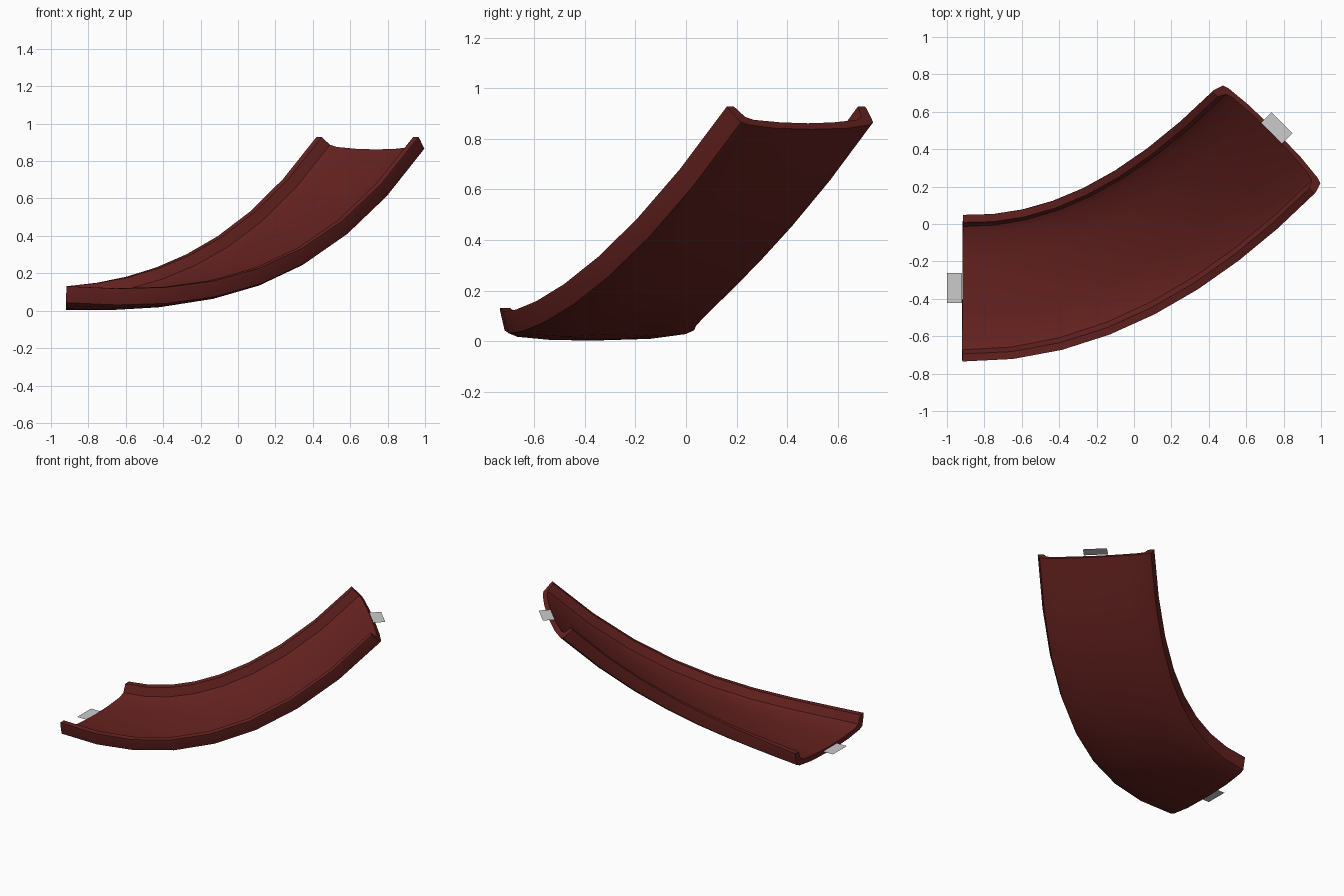
import bpy, bmesh, math
from mathutils import Vector

if "Cube" in bpy.data.objects:
    bpy.data.objects.remove(bpy.data.objects["Cube"])

# centreline as a cubic curve rising and turning left
P = [Vector(p) for p in ((-0.918, -0.343, 0.003), (-0.32, -0.346, -0.008),
                         (0.245, -0.01, 0.113), (0.756, 0.499, 0.838))]
SEGS = 8

def point(t):
    u = 1 - t
    return P[0]*u**3 + P[1]*3*u*u*t + P[2]*3*u*t*t + P[3]*t**3

def tangent(t):
    u = 1 - t
    return ((P[1]-P[0])*u*u + (P[2]-P[1])*2*u*t + (P[3]-P[2])*t*t).normalized()

# half cross-section: underside, wall, rim, inner floor
half = [(0, 0), (0.2, 0.006), (0.34, 0.025), (0.373, 0.04), (0.39, 0.115), (0.39, 0.128),
        (0.35, 0.128), (0.328, 0.07), (0.29, 0.053), (0.15, 0.039), (0, 0.034)]
profile = half + [(-u, v) for u, v in half[-2:0:-1]]

# slide channel swept along the curve
bm = bmesh.new()
rings = []
for i in range(SEGS + 1):
    t = i / SEGS
    c, d = point(t), tangent(t)
    side = d.cross(Vector((0, 0, 1))).normalized()
    up = side.cross(d)
    roll = math.radians(6) * math.sin(math.pi * t)
    s = side*math.cos(roll) - up*math.sin(roll)
    n = up*math.cos(roll) + side*math.sin(roll)
    w = 1.005 - 0.015*t
    rings.append([bm.verts.new(c + s*u*w + n*v) for u, v in profile])
k = len(profile)
for a, b in zip(rings, rings[1:]):
    for j in range(k):
        bm.faces.new((a[j], a[(j+1) % k], b[(j+1) % k], b[j]))
# end caps
for r in (rings[0], rings[-1]):
    bm.faces.new(r)
bmesh.ops.recalc_face_normals(bm, faces=bm.faces)
bmesh.ops.triangulate(bm, faces=[f for f in bm.faces if len(f.verts) > 4])
me = bpy.data.meshes.new("slide_channel")
bm.to_mesh(me)
bm.free()
channel = bpy.data.objects.new("slide_channel", me)
bpy.context.collection.objects.link(channel)
mat = bpy.data.materials.new("dark_red")
mat.diffuse_color = (0.13, 0.016, 0.014, 1)
mat.use_nodes = True
mat.node_tree.nodes["Principled BSDF"].inputs["Base Color"].default_value = mat.diffuse_color
me.materials.append(mat)
bpy.context.view_layer.objects.active = channel
channel.select_set(True)
bpy.ops.object.shade_smooth_by_angle(angle=math.radians(30))

# thin connector tabs at both ends
def tab(name, loc, angle):
    bpy.ops.mesh.primitive_plane_add(size=1, location=loc, rotation=(0, 0, angle))
    o = bpy.context.object
    o.name = name
    o.scale = (0.08, 0.16, 1)

tab("start_tab", (-0.96, -0.343, 0.03), 0)
tab("end_tab", (0.763, 0.513, 0.87), math.radians(45))
